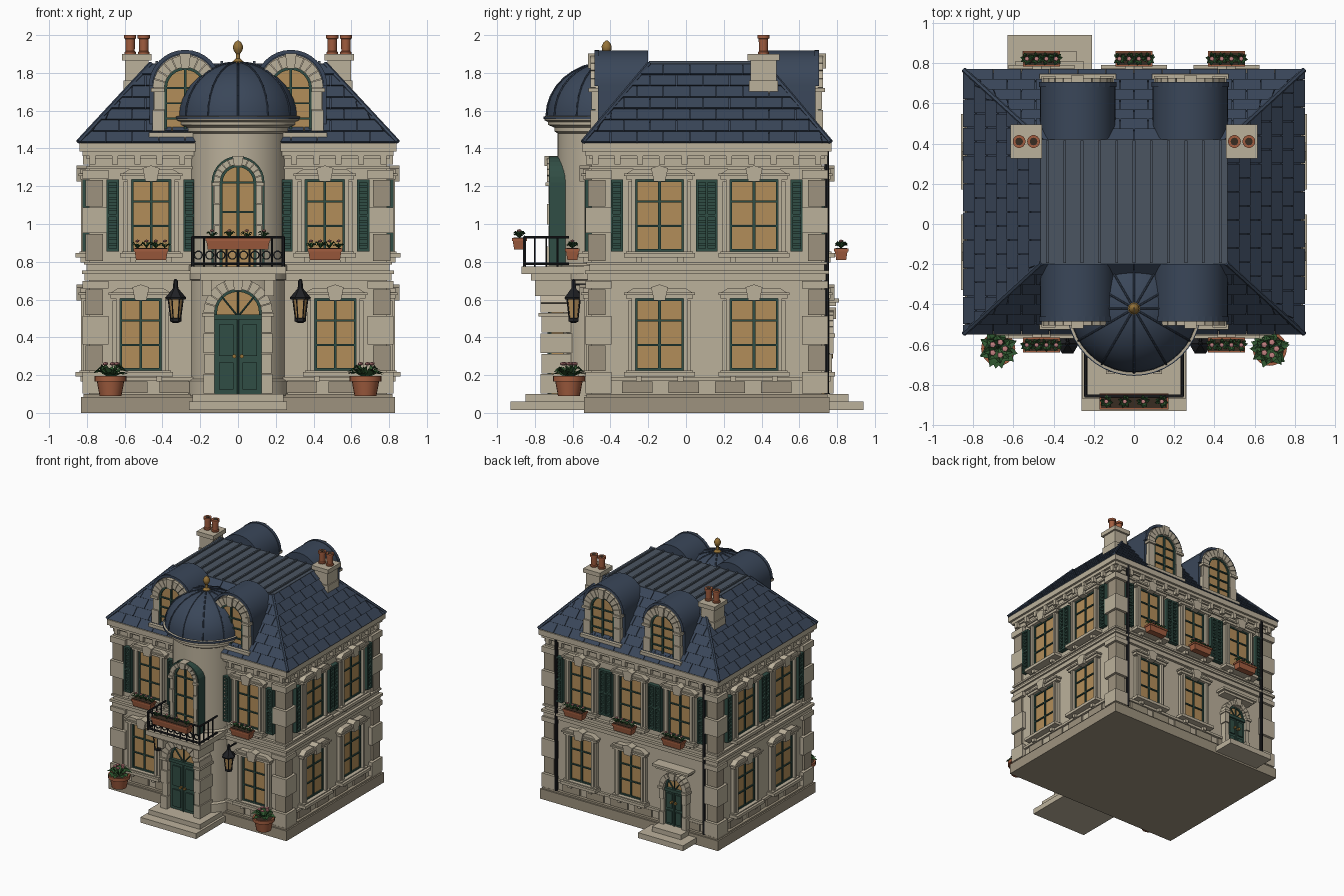
import bpy, bmesh, math, random
from mathutils import Matrix, Vector
from math import sin, cos, pi

if "Cube" in bpy.data.objects:
    bpy.data.objects.remove(bpy.data.objects["Cube"])
random.seed(4)
I = Matrix.Identity(4)
T = lambda x, y, z=0: Matrix.Translation((x, y, z))
R = lambda a: Matrix.Rotation(math.radians(a), 4, 'Z')
parts = {}
STONE, DARK, SLATE, GREEN = (.50, .44, .33), (.34, .29, .21), (.042, .062, .10), (.03, .075, .058)
GLASS, CLAY, IRON, GOLD = (.45, .27, .10), (.36, .11, .05), (.014, .015, .018), (.30, .17, .04)
LEAF, PINK, SOIL, FLAT = (.03, .10, .03), (.55, .22, .22), (.04, .025, .015), (.07, .09, .12)

# ---- shape helpers: every part name collects into one mesh with one colour
def mesh(part):
    return parts.setdefault(part, (bmesh.new(), COL[part]))[0]

def loft(part, ringa, ringb, M=I):
    bm = mesh(part)
    a, b = ([bm.verts.new(M @ Vector(p)) for p in r] for r in (ringa, ringb))
    bm.faces.new(a); bm.faces.new(b[::-1])
    for i in range(len(a)):
        j = (i + 1) % len(a)
        bm.faces.new((a[j], a[i], b[i], b[j]))

def prism(part, pts, y0, y1, M=I):
    loft(part, [(x, y0, z) for x, z in pts], [(x, y1, z) for x, z in pts], M)

def box(part, x0, x1, y0, y1, z0, z1, M=I):
    prism(part, [(x0, z0), (x1, z0), (x1, z1), (x0, z1)], y0, y1, M)

def lathe(part, prof, c=(0, 0, 0), n=24, ph=0):
    bm = mesh(part)
    rings = [[bm.verts.new((c[0] + r * cos(2*pi*k/n + ph), c[1] + r * sin(2*pi*k/n + ph), c[2] + z))
              for k in range(n)] for r, z in prof]
    for a, b in zip(rings, rings[1:]):
        for k in range(n):
            bm.faces.new((a[k], a[(k+1) % n], b[(k+1) % n], b[k]))
    bm.faces.new(rings[0][::-1]); bm.faces.new(rings[-1])

def bar(part, p, q, r, M=I, n=6):
    p, q = M @ Vector(p), M @ Vector(q)
    rot = (q - p).to_track_quat('Z', 'Y')
    off = [rot @ Vector((r*cos(2*pi*k/n), r*sin(2*pi*k/n), 0)) for k in range(n)]
    loft(part, [p + o for o in off], [q + o for o in off])

def wedges(part, r0, r1, cz, y0, y1, M, n, a0=0, a1=pi, gap=0.0, cx=0):
    for k in range(n):
        s, e = a0 + (a1-a0)*k/n + gap, a0 + (a1-a0)*(k+1)/n - gap
        prism(part, [(cx + r*cos(a), cz + r*sin(a)) for r, a in ((r0, s), (r1, s), (r1, e), (r0, e))], y0, y1, M)

def archpts(r, zc, z0, n=20):
    return [(-r, z0), (r, z0)] + [(r*cos(pi*k/n), zc + r*sin(pi*k/n)) for k in range(n + 1)]

COL = dict(walls=STONE, plinth=DARK, string_course=STONE, cornice=STONE, corner_stones=STONE,
    corner_stones_recessed=DARK, window_surrounds=STONE, window_sills=STONE, window_glass=GLASS,
    window_bars=GREEN, shutters=GREEN, doors=GREEN, door_knobs=GOLD, arch_stones=STONE, base_panels=DARK,
    steps=STONE, turret=STONE, balcony=STONE, railing=IRON, lanterns=IRON, lantern_glass=GLASS, roof=SLATE,
    roof_tiles=SLATE, roof_hips=SLATE, roof_deck=FLAT, dome=SLATE, dome_ribs=SLATE, finial=GOLD,
    dormer_roofs=SLATE, chimneys=STONE, chimney_pots=CLAY, flue_holes=SOIL, planters=CLAY, soil=SOIL,
    leaves=LEAF, flowers=PINK, drainpipes=IRON)

CY = .11
FRONT, BACK = T(0, -.50), T(0, .72) @ R(180)
RIGHT, LEFT = T(.79, CY) @ R(90), T(-.79, CY) @ R(-90)

# ---- plants
def tuft(c, r, h, n=7, flowers=1, fr=.013):
    bm = mesh("leaves")
    for k in range(n):
        a = 2*pi*k/n + random.uniform(-.3, .3)
        d, s = Vector((cos(a), sin(a), 0)), Vector((-sin(a), cos(a), 0)) * r * .28
        up, o = h * random.uniform(.5, 1), Vector(c)
        b, m, t = bm.verts.new(o), o + d*r*.6 + Vector((0, 0, up)), bm.verts.new(o + d*r + Vector((0, 0, up*.65)))
        mid = bm.verts.new(m - Vector((0, 0, .2*up)))
        l, q = bm.verts.new(m + s), bm.verts.new(m - s)
        for f in ((b, mid, l), (l, mid, t), (b, q, mid), (q, t, mid)):
            bm.faces.new(f)
    for k in range(flowers):
        a, rr = 2*pi*k/flowers, (r*.45 if flowers > 1 else 0)
        bmesh.ops.create_icosphere(mesh("flowers"), subdivisions=1, radius=fr,
            matrix=T(c[0] + rr*cos(a), c[1] + rr*sin(a), c[2] + h) @ Matrix.Scale(.6, 4, (0, 0, 1)))

def planter(M, u, z, w, d0, d1):
    rect = lambda e, zz: [(u-w/2+e, -d0-e, zz), (u+w/2-e, -d0-e, zz), (u+w/2-e, -d1+e, zz), (u-w/2+e, -d1+e, zz)]
    loft("planters", rect(.01, z), rect(.003, z+.045), M)
    loft("planters", rect(-.002, z+.045), rect(-.002, z+.06), M)
    loft("soil", rect(.006, z+.06), rect(.006, z+.063), M)
    for k in range(4):
        p = M @ Vector((u + w*(k-1.5)*.27, -(d0+d1)/2, z+.06))
        tuft(p, .034, .04)

# ---- rectangular window with stone surround, keystone and sill
def window(M, u, z0, w, h=.38, shut=False, plant=False):
    W, z1 = w/2, z0 + h
    B = lambda part, x0, x1, d, a, b: box(part, u+x0, u+x1, -d, .01, a, b, M)
    B("window_glass", -W, W, .008, z0, z1)
    for x0, x1, a, b in ((-W, -W+.012, z0, z1), (W-.012, W, z0, z1), (-W, W, z0, z0+.012), (-W, W, z1-.012, z1),
                         (-.007, .007, z0, z1), (-W, W, z0+h*.34, z0+h*.34+.01), (-W, W, z0+h*.68, z0+h*.68+.01)):
        B("window_bars", x0, x1, .018, a, b)
    for s in (-1, 1):
        B("window_surrounds", *sorted((s*W, s*(W+.022))), .04, z0, z1)
        B("window_surrounds", *sorted((s*(W+.022), s*(W+.04))), .028, z0, z1-.01)
        B("window_sills", *sorted((s*W*.75, s*(W*.75+.03))), .045, z0-.06, z0-.03)
    E = W + .05
    prism("window_surrounds", [(u+x, z) for x, z in ((-E, z1), (E, z1), (E, z1+.03), (E-.04, z1+.055),
          (-E+.04, z1+.055), (-E, z1+.03))], -.045, .01, M)
    B("window_surrounds", -E-.01, E+.01, .055, z1+.02, z1+.032)
    prism("window_surrounds", [(u-.03, z1-.01), (u+.03, z1-.01), (u+.045, z1+.06), (u, z1+.075), (u-.045, z1+.06)], -.065, .01, M)
    B("window_sills", -E-.01, E+.01, .07, z0-.032, z0-.008)
    B("window_sills", -E, E, .05, z0-.008, z0)
    if shut:
        for s in (-1, 1):
            c = s*(W + .098)
            for e in (-1, 1):
                B("shutters", c+e*.026-.006, c+e*.026+.006, .034, z0, z1)
            B("shutters", c-.03, c+.03, .014, z0, z1)
            for k in range(13):
                zz = z0 + (h-.014)*k/12
                B("shutters", c-.024, c+.024, .034 if k % 6 == 0 else .025, zz, zz+.014)
    if plant:
        planter(M, u, z0-.045, .18, .065, .138)

# ---- arched window or door
def arched(M, z0, zc, r, t, d, din, door=False):
    prism("window_glass", archpts(r, zc, z0), -d*.35, din, M)
    f = -d*.35 - .012
    wedges("window_bars", r-.014, r, zc, f, din, M, 12)
    for s in (-1, 1):
        box("window_bars", *sorted((s*r, s*(r-.014))), f, din, z0, zc, M)
        k = max(2, round((zc-z0)/.1)); hh = (zc-z0)/k
        for i in range(k):
            box("arch_stones", *sorted((s*r, s*(r+t-.006*(i % 2)))), -d+.006*(i % 2), din, z0+hh*i+.002, z0+hh*(i+1)-.002, M)
        box("arch_stones", *sorted((s*r, s*(r+t+.008))), -d-.01, din, zc-.02, zc, M)
    wedges("arch_stones", r, r+t, zc, -d, din, M, 11, gap=.012)
    prism("arch_stones", [(-.02, zc+r-.008), (.02, zc+r-.008), (.03, zc+r+t+.01), (-.03, zc+r+t+.01)], -d-.015, din, M)
    if door:
        box("doors", -r, r, f, din, z0, zc-.03, M)
        box("doors", -r, r, f-.015, din, zc-.035, zc-.01, M)
        for s in (-1, 1):
            bar("window_bars", (0, f, zc-.02), (s*r*.7, f, zc+r*.7), .006, M)
            for a, b in ((.06, .42), (.5, .92)):
                H = zc - .03 - z0
                box("doors", s*r*.5-r*.3, s*r*.5+r*.3, f-.01, f, z0+H*a, z0+H*b, M)
            bar("door_knobs", (s*.02, f, z0+.2), (s*.02, f-.025, z0+.2), .011, M, 8)
        bar("doors", (0, f-.004, z0), (0, f-.004, zc-.03), .006, M)
        bar("window_bars", (0, f, zc-.02), (0, f, zc+r), .006, M)
    else:
        box("window_bars", -.007, .007, f, din, z0, zc+r-.005, M)
        for q in (.3, .65, 1):
            zz = z0 + (zc-z0)*q
            box("window_bars", -r, r, f, din, zz-.005, zz+.005, M)

# ---- body, bands and cornice
def band(part, o, z0, z1):
    box(part, -.79-o, .79+o, -.50-o, .72+o, z0, z1)
band("walls", 0, .05, 1.43)
band("plinth", .04, 0, .085); band("plinth", .028, .085, .10)
for o, a, b in ((.02, .17, .19), (.022, .70, .735), (.036, .735, .755), (.012, .755, .785), (.026, .785, .80)):
    band("string_course", o, a, b)
for o, a, b in ((.014, 1.29, 1.305), (.012, 1.345, 1.36), (.032, 1.36, 1.385), (.05, 1.385, 1.43)):
    band("cornice", o, a, b)
for M, W in ((FRONT, .79), (BACK, .79), (RIGHT, .61), (LEFT, .61)):
    n = round(W * 16)
    for k in range(n + 1):
        x = -W + .02 + (2*W - .04)*k/n
        box("cornice", x-.016, x+.016, -.03, .01, 1.315, 1.36, M)
    n = round(W * 7)
    for k in range(n):
        x = -W + .12 + (2*W-.24)*(k+.5)/n
        box("base_panels", x-.08, x+.08, -.014, .01, .105, .165, M)
# corner stones
for sx in (-1, 1):
    for yc, sy in ((-.50, -1), (.72, 1)):
        for a, b, dark in ((.10, .22, 0), (.22, .36, 1), (.36, .515, 0), (.515, .655, 1), (.655, .70, 0),
                           (.80, .95, 1), (.95, 1.09, 0), (1.09, 1.235, 1), (1.235, 1.29, 0)):
            o, w = (.018, .085) if dark else (.032, .115)
            xs, ys = sorted((sx*(.79+o), sx*(.80-w))), sorted((yc+sy*o, yc-sy*(w-.01)))
            box("corner_stones_recessed" if dark else "corner_stones", *xs, *ys, a+.003, b-.003)

# ---- windows on all sides
for s in (-1, 1):
    window(FRONT, s*.515, .225, .22)
    window(FRONT, s*.46, .855, .21, shut=True, plant=True)
    for M in (RIGHT, LEFT):
        window(M, s*.25, .225, .255)
        window(M, s*.25, .855, .255, shut=True)
for u in (-.46, 0, .46):
    window(BACK, u, .855, .21, shut=True, plant=True)
    if u < .4:
        window(BACK, u, .225, .21)
for s in (-1, 1):
    bar("drainpipes", (s*.69, -.025, .1), (s*.69, -.025, 1.39), .013, BACK, 8)

# ---- turret with dome
TC = (0, -.42, 0)
lathe("turret", [(.275, .09), (.275, .17), (.26, .18), (.26, .70), (.275, .705), (.275, .78), (.26, .79), (.26, 1.48),
      (.275, 1.49), (.275, 1.51), (.31, 1.525), (.31, 1.54), (.33, 1.55), (.33, 1.57), (.30, 1.575)], TC, 40)
lathe("dome", [(.335, 1.555), (.335, 1.57)] + [(.318*cos(a), 1.57 + .285*sin(a)) for a in (pi/2*k/10.1 for k in range(11))], TC, 40)
for k in range(12):
    p = [Vector((.32*cos(a)*cos(k*pi/6), -.42 + .32*cos(a)*sin(k*pi/6), 1.57+.287*sin(a))) for a in (pi/2*i/8 for i in range(9))]
    for a, b in zip(p, p[1:]):
        bar("dome_ribs", a, b, .005)
lathe("finial", [(.03, 1.845), (.03, 1.86), (.012, 1.875), (.01, 1.90), (.024, 1.92), (.027, 1.94), (.018, 1.96), (.004, 1.972)], TC, 12)
arched(T(0, -.68), .77, 1.22, .095, .035, .055, .06)
wedges("window_bars", .13, .14, 1.22, -.045, .06, T(0, -.68), 14)
for s in (-1, 1):
    box("window_bars", *sorted((s*.13, s*.14)), -.725, -.62, .78, 1.22)

# ---- front portal, balcony and steps
arched(T(0, -.68), .10, .53, .125, .058, .09, .08, door=True)
box("balcony", -.20, .20, -.82, -.55, .70, .735); box("balcony", -.255, .255, -.87, -.5, .735, .775)
for s in (-1, 1):
    box("balcony", s*.165-.025, s*.165+.025, -.80, -.6, .62, .70)
box("steps", -.26, .26, -.93, -.5, .015, .06); box("steps", -.24, .24, -.85, -.5, .06, .10)
Y = -.855
for z in (.79, .93):
    bar("railing", (-.24, Y, z), (.24, Y, z), .008)
    for s in (-1, 1):
        bar("railing", (s*.24, Y, z), (s*.24, -.62, z), .008)
for k in range(9):
    x = -.24 + .06*k
    bar("railing", (x, Y, .775), (x, Y, .93), .009 if k % 8 == 0 else .005)
    if k < 8:
        wedges("railing", .018, .025, .835, Y-.004, Y+.004, I, 10, 0, 2*pi, cx=x+.03)
for s in (-1, 1):
    for y in (-.80, -.74, -.68):
        bar("railing", (s*.24, y, .775), (s*.24, y, .93), .005)
planter(I, 0, .865, .34, .845, .92)

# ---- back door and steps
BD = BACK @ T(.42, 0)
arched(BD, .10, .42, .085, .042, .06, .01, door=True)
box("window_surrounds", -.15, .15, -.075, .01, .565, .585, BD); box("window_surrounds", -.17, .17, -.09, .01, .585, .605, BD)
box("steps", -.21, .21, -.22, 0, .015, .06, BD); box("steps", -.135, .135, -.14, 0, .06, .10, BD)

# ---- lanterns and potted plants
for s in (-1, 1):
    c = (s*.33, -.595, 0)
    lathe("lantern_glass", [(.024, .50), (.037, .60)], c, 6)
    lathe("lanterns", [(.012, .475), (.03, .485), (.03, .50), (.02, .502)], c, 6)
    lathe("lanterns", [(.052, .60), (.056, .61), (.03, .64), (.014, .66), (.012, .70), (.003, .71)], c, 6)
    for k in range(6):
        a = k*pi/3
        bar("lanterns", (c[0]+.026*cos(a), c[1]+.026*sin(a), .50), (c[0]+.039*cos(a), c[1]+.039*sin(a), .60), .004)
    bar("lanterns", (c[0], c[1], .68), (c[0], -.49, .68), .007); bar("lanterns", (c[0], c[1], .66), (c[0], -.49, .58), .005)
    p = (s*.675, -.62, 0)
    lathe("planters", [(.058, .09), (.072, .165), (.085, .167), (.085, .195), (.07, .195), (.068, .18)], p, 20)
    lathe("soil", [(.07, .18), (.07, .186)], p, 16)
    tuft((p[0], p[1], .18), .10, .06, 11, 0); tuft((p[0], p[1], .185), .075, .075, 8, 5, .017)

# ---- hipped roof with tile courses
rect = lambda x, y, z: [(-x, CY-y, z), (x, CY-y, z), (x, CY+y, z), (-x, CY+y, z)]
loft("roof", rect(.84, .65, 1.42), rect(.46, .305, 1.845))
for ang, L0, L1, D0, D1 in ((0, .84, .46, .65, .305), (180, .84, .46, .65, .305), (90, .65, .305, .84, .46), (-90, .65, .305, .84, .46)):
    M, mix, w = T(0, CY) @ R(ang), lambda a, b, t: a + (b-a)*t, .14
    for c in range(7):
        t0, t1 = c/7, (c+1)/7
        la, lb, da, db, za, zb = mix(L0, L1, t0), mix(L0, L1, t1), mix(D0, D1, t0), mix(D0, D1, t1), 1.43+.06*c, 1.49+.06*c
        x = -L0 - w*(c % 2)/2
        while x < L0:
            cl = lambda v, l: max(-l, min(l, v))
            a0, a1, b0, b1 = cl(x+.002, la), cl(x+w-.002, la), cl(x+.002, lb), cl(x+w-.002, lb)
            if a1 - a0 > .01:
                loft("roof_tiles", [(a0, -da-.010, za+.006), (a1, -da-.010, za+.006), (b1+1e-4, -db-.002, zb), (b0, -db-.002, zb)],
                     [(a0, -da+.01, za-.006), (a1, -da+.01, za-.006), (b1+1e-4, -db+.01, zb-.01), (b0, -db+.01, zb-.01)], M)
            x += w
for sx in (-1, 1):
    for sy in (-1, 1):
        bar("roof_hips", (sx*.845, CY+sy*.655, 1.435), (sx*.46, CY+sy*.305, 1.85), .013)
loft("roof_deck", rect(.465, .31, 1.835), rect(.465, .31, 1.85))
for k in range(11):
    x = -.43 + .086*k
    box("roof_deck", x-.007, x+.007, CY-.305, CY+.305, 1.85, 1.862)

# ---- arched dormers, front and back
for M in (FRONT, BACK):
    for s in (-1, 1):
        D = M @ T(s*.28, .03)
        prism("dormer_roofs", archpts(.188, 1.73, 1.44, 16), .005, .27, D)
        prism("arch_stones", archpts(.168, 1.73, 1.45), -.01, .02, D)
        arched(D, 1.49, 1.72, .11, .062, .035, .01)
        box("window_sills", -.19, .19, -.055, .03, 1.45, 1.485, D)
        wedges("dormer_roofs", .172, .192, 1.73, -.015, .01, D, 16)

# ---- chimneys
for s in (-1, 1):
    x, y = s*.535, .41
    box("chimneys", x-.062, x+.062, y-.068, y+.068, 1.60, 1.87)
    box("chimneys", x-.07, x+.07, y-.076, y+.076, 1.69, 1.76)
    box("chimneys", x-.078, x+.078, y-.085, y+.085, 1.865, 1.90)
    for e in (-.036, .036):
        lathe("chimney_pots", [(.03, 1.89), (.03, 1.91), (.024, 1.915), (.026, 1.98), (.032, 1.982), (.032, 2.0), (.02, 2.0)], (x+e, y, 0), 14)
        lathe("flue_holes", [(.019, 1.995), (.019, 2.001)], (x+e, y, 0), 12)

# ---- turn the collected parts into objects
for name, (bm, col) in parts.items():
    bmesh.ops.recalc_face_normals(bm, faces=bm.faces)
    me = bpy.data.meshes.new(name); bm.to_mesh(me); bm.free()
    mat = bpy.data.materials.new(name + "_colour"); mat.diffuse_color = (*col, 1)
    me.materials.append(mat)
    ob = bpy.data.objects.new(name, me); bpy.context.collection.objects.link(ob)
    ob.select_set(True); bpy.context.view_layer.objects.active = ob
bpy.ops.object.shade_smooth_by_angle(angle=math.radians(32))

for m in bpy.data.materials:
    if m.users and not m.is_grease_pencil:
        m.use_nodes = True
        m.node_tree.nodes["Principled BSDF"].inputs["Base Color"].default_value = m.diffuse_color
